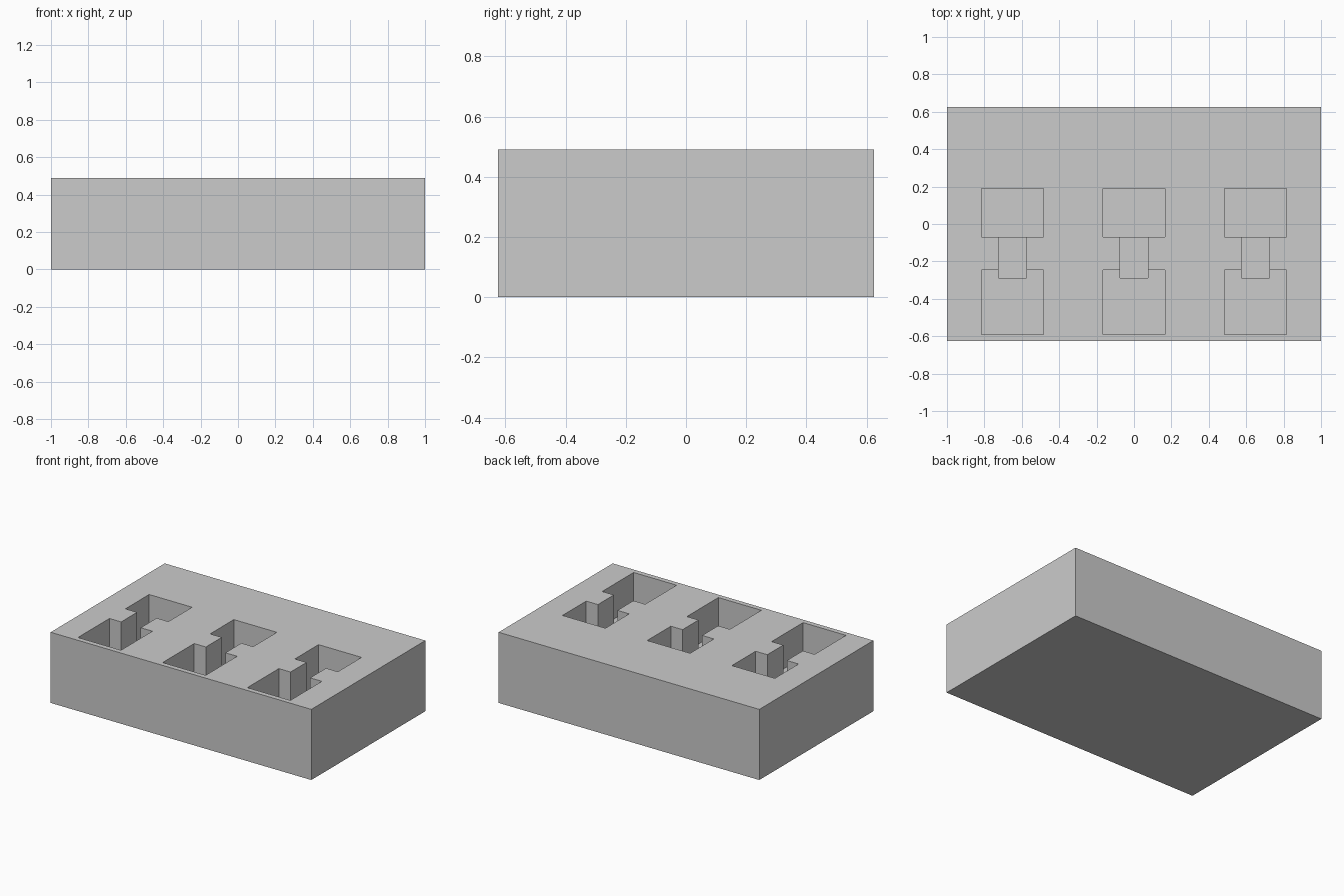
import bpy

default = bpy.data.objects.get("Cube")
if default:
    bpy.data.objects.remove(default, do_unlink=True)

HEIGHT = 0.49

# Single flat grey
grey = bpy.data.materials.new("plain_grey")
grey.use_nodes = True
colour = (0.6, 0.6, 0.6, 1)
grey.diffuse_color = colour
grey.node_tree.nodes["Principled BSDF"].inputs["Base Color"].default_value = colour


def box(name, x, y, z):
    """Axis-aligned box from (min, max) pairs."""
    bpy.ops.mesh.primitive_cube_add(size=1, location=[sum(r) / 2 for r in (x, y, z)])
    ob = bpy.context.object
    ob.name = name
    ob.scale = [r[1] - r[0] for r in (x, y, z)]
    bpy.ops.object.transform_apply(location=True, rotation=True, scale=True)
    ob.data.materials.append(grey)
    return ob


# Solid block
block = box("block", (-1, 1), (-0.625, 0.625), (0, HEIGHT))

# Each recess: half width, y range, depth; the channel overlaps both pockets
recesses = {
    "front_pocket": (0.165, (-0.59, -0.245), 0.24),
    "channel": (0.075, (-0.29, -0.025), 0.30),
    "rear_pocket": (0.165, (-0.07, 0.19), 0.36),
}

# Cut three identical stepped cavities
for cx in (-0.65, 0, 0.65):
    for name, (half, y, depth) in recesses.items():
        cutter = box(name + "_cutter", (cx - half, cx + half), y,
                     (HEIGHT - depth, HEIGHT + 0.1))
        cutter.hide_render = True
        bpy.context.view_layer.objects.active = block
        mod = block.modifiers.new(name, "BOOLEAN")
        mod.operation = "DIFFERENCE"
        mod.solver = "EXACT"
        mod.object = cutter
        bpy.ops.object.modifier_apply(modifier=mod.name)
        bpy.data.objects.remove(cutter, do_unlink=True)
